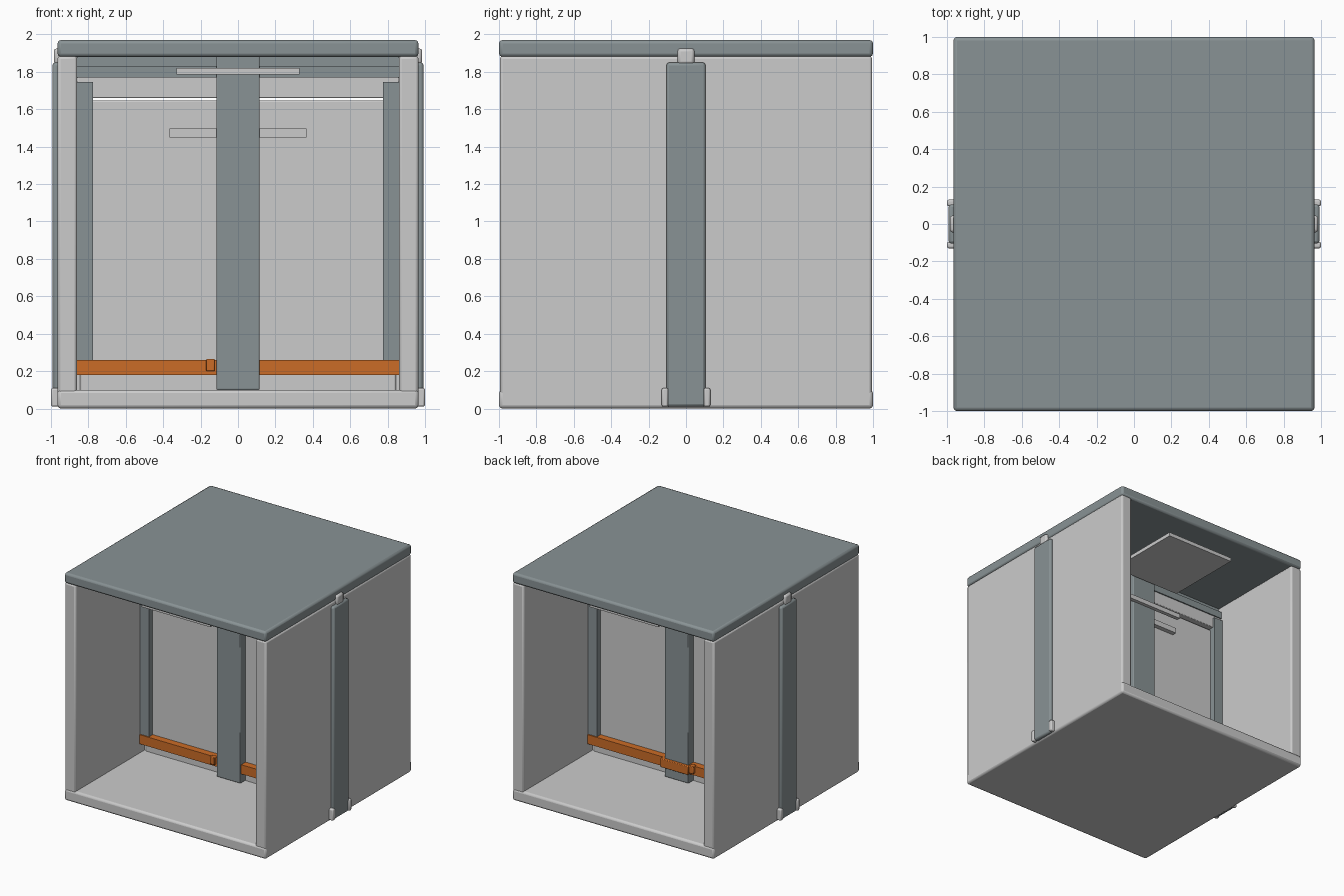
import bpy

if "Cube" in bpy.data.objects:
    bpy.data.objects.remove(bpy.data.objects["Cube"])


def material(name, rgb):
    m = bpy.data.materials.new(name)
    m.diffuse_color = (*rgb, 1)
    m.use_nodes = True
    m.node_tree.nodes["Principled BSDF"].inputs["Base Color"].default_value = m.diffuse_color
    return m


LIGHT = material("light grey", (0.60, 0.60, 0.60))
SLATE = material("slate grey", (0.25, 0.29, 0.30))
ORANGE = material("orange", (0.60, 0.15, 0.02))


def box(name, x, y, z, mat, bevel=0.0, segments=2):
    """Box given by its (min, max) range on each axis, with optional rounded edges."""
    spans = (x, y, z)
    bpy.ops.mesh.primitive_cube_add(size=1, location=[(a + b) / 2 for a, b in spans])
    ob = bpy.context.object
    ob.name = name
    ob.scale = [abs(b - a) for a, b in spans]
    bpy.ops.object.transform_apply(location=False, rotation=False, scale=True)
    ob.data.materials.append(mat)
    if bevel:
        mod = ob.modifiers.new("bevel", "BEVEL")
        mod.width = bevel
        mod.segments = segments
        bpy.ops.object.shade_smooth_by_angle()
    return ob


def span(s, a, b):
    """Range mirrored to side s."""
    return tuple(sorted((s * a, s * b)))


# Outer shell: floor, walls and roof, open at front and back
box("floor", (-0.965, 0.965), (-1, 1), (0, 0.10), LIGHT, 0.018)
box("roof", (-0.965, 0.965), (-1, 1), (1.88, 1.97), SLATE, 0.018)

for s, side in ((-1, "left"), (1, "right")):
    box(side + "_wall", span(s, 0.86, 0.965), (-0.995, 0.995), (0.01, 1.885), LIGHT, 0.015)
    # Outer strip with its clips and top peg
    box(side + "_strip", span(s, 0.94, 0.992), (-0.105, 0.105), (0.01, 1.85), SLATE, 0.015)
    for t in (-1, 1):
        box(side + "_strip_clip", span(s, 0.95, 1.0), span(t, 0.095, 0.13), (0.01, 0.11), LIGHT, 0.01)
    box(side + "_strip_peg", span(s, 0.93, 0.985), (-0.045, 0.045), (1.84, 1.925), LIGHT, 0.015)

    # Door leaf on each half of the dividing wall
    box(side + "_door", span(s, 0.10, 0.845), (-0.06, 0.06), (0.09, 1.648), LIGHT, 0.008)
    box(side + "_jamb", span(s, 0.84, 0.87), (-0.05, 0.05), (0.09, 1.88), LIGHT)

# Divider core: header, top beam and centre post
box("header", (-0.86, 0.86), (-0.09, 0.09), (1.66, 1.775), LIGHT, 0.006)
box("top_beam", (-0.86, 0.86), (-0.10, 0.10), (1.77, 1.83), SLATE)
box("beam_cap", (-0.86, 0.86), (-0.06, 0.06), (1.83, 1.89), SLATE)
box("centre_post", (-0.115, 0.115), (-0.13, 0.13), (0.10, 1.89), SLATE, 0.006)

# Fittings repeated on both faces of the divider
for t, face in ((-1, "front"), (1, "back")):
    for s in (-1, 1):
        box(face + "_side_post", span(s, 0.775, 0.86), span(t, 0.05, 0.11), (0.24, 1.745), SLATE)
        box(face + "_rail", span(s, 0.10, 0.86), span(t, 0.05, 0.12), (0.18, 0.26), ORANGE)
        box(face + "_handle", span(s, 0.10, 0.367), span(t, 0.05, 0.10), (1.45, 1.497), LIGHT)
    box(face + "_latch", (-0.17, -0.125), span(t, 0.10, 0.145), (0.20, 0.265), ORANGE, 0.005)
    box(face + "_ceiling_panel", (-0.33, 0.33), span(t, 0.15, 0.85), (1.787, 1.82), LIGHT)

# Bars crossing the post on the back only
box("back_latch_bar", (-0.125, 0.14), (0.11, 0.155), (0.185, 0.26), ORANGE, 0.005)
box("back_grab_bar", (-0.36, 0.36), (0.125, 0.16), (1.56, 1.60), LIGHT)
